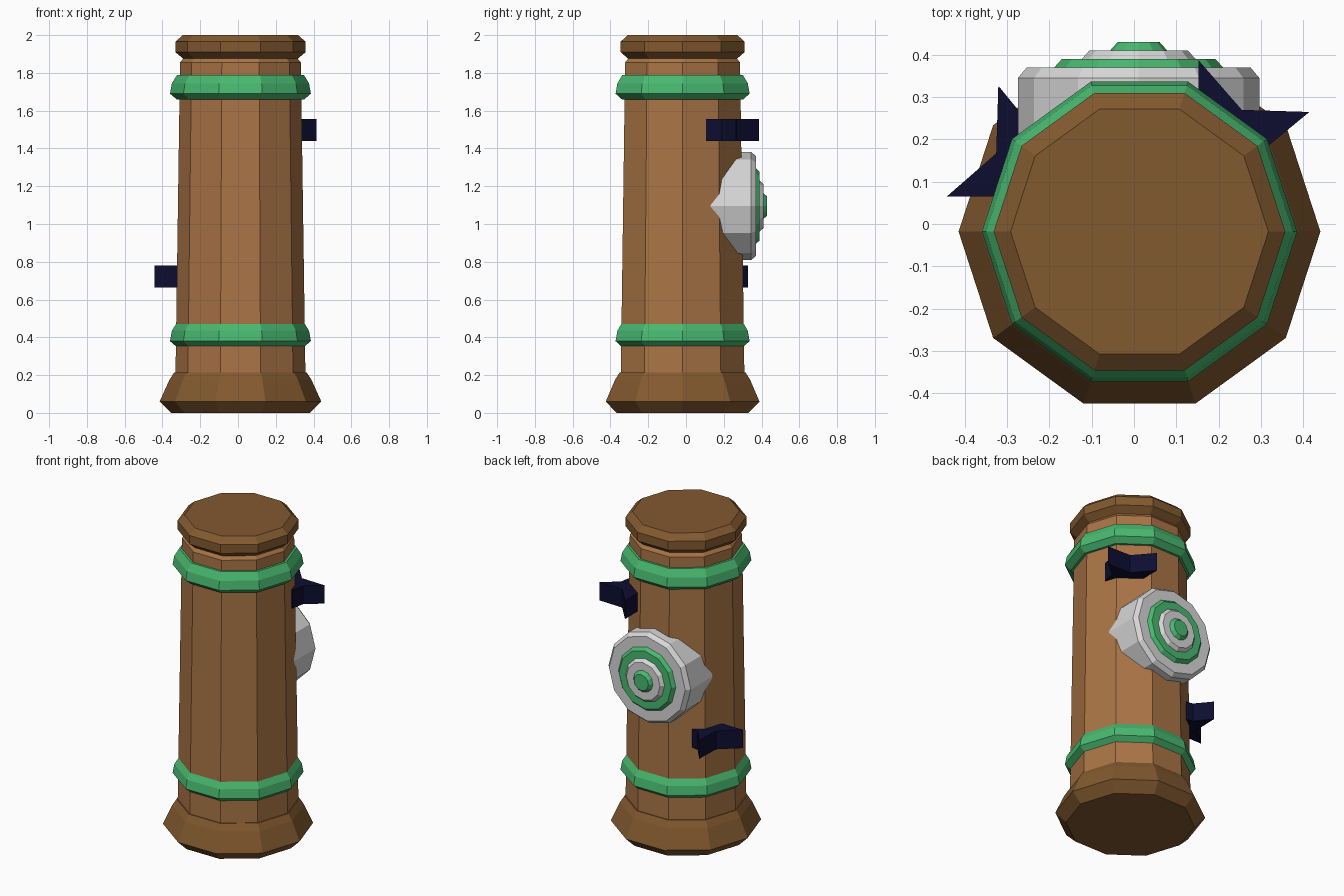
import bpy, bmesh, math
from mathutils import Matrix, Vector

cube = bpy.data.objects.get("Cube")
if cube:
    bpy.data.objects.remove(cube)


def material(name, rgb):
    m = bpy.data.materials.new(name)
    m.use_nodes = True
    m.diffuse_color = (*rgb, 1)
    bsdf = m.node_tree.nodes["Principled BSDF"]
    bsdf.inputs["Base Color"].default_value = (*rgb, 1)
    bsdf.inputs["Roughness"].default_value = 0.8
    return m


wood = material("light wood", (0.40, 0.175, 0.06))
dark_wood = material("dark wood", (0.225, 0.10, 0.028))
green = material("green paint", (0.065, 0.48, 0.16))
grey = material("pale grey", (0.68, 0.68, 0.68))
navy = material("dark navy", (0.004, 0.004, 0.03))


def finish(name, bm, mat, matrix):
    bmesh.ops.recalc_face_normals(bm, faces=bm.faces)
    mesh = bpy.data.meshes.new(name)
    bm.to_mesh(mesh)
    bm.free()
    mesh.materials.append(mat)
    obj = bpy.data.objects.new(name, mesh)
    obj.matrix_world = matrix
    bpy.context.collection.objects.link(obj)
    return obj


def lathe(name, profile, sides, mat, matrix):
    """Closed faceted solid from (radius, height) pairs, capped at both ends."""
    bm = bmesh.new()
    rings = []
    for r, h in profile:
        angles = [math.tau * i / sides for i in range(sides)]
        rings.append([bm.verts.new((r * math.cos(a), r * math.sin(a), h)) for a in angles])
    for low, high in zip(rings, rings[1:]):
        for i in range(sides):
            j = (i + 1) % sides
            bm.faces.new((low[i], low[j], high[j], high[i]))
    bm.faces.new(rings[0][::-1])
    bm.faces.new(rings[-1])
    return finish(name, bm, mat, matrix)


# Ten-sided post with a flared foot, cap and two bands
axis = Matrix.Translation((0.013, -0.018, 0))
lathe("foot", [(0.367, 0), (0.428, 0.06), (0.376, 0.175), (0.35, 0.215)], 10, dark_wood, axis)
lathe("post", [(0.344, 0.2), (0.32, 1.855), (0.295, 1.885)], 10, wood, axis)
lathe("cap", [(0.303, 1.875), (0.345, 1.91), (0.345, 1.965), (0.305, 2)], 10, dark_wood, axis)
for name, z in (("lower_band", 0.35), ("upper_band", 1.66)):
    lathe(name, [(0.338, z), (0.373, z + 0.03), (0.363, z + 0.085), (0.335, z + 0.13)],
          10, green, axis)

# Round target on the back, stepped outward in alternating rings
facing_back = Matrix.Translation((0.011, 0, 1.095)) @ Matrix.Rotation(-math.pi / 2, 4, "X")
lathe("target_disc", [(0.286, 0.13), (0.286, 0.345), (0.265, 0.37)], 12, grey, facing_back)
for name, r, y, mat in (("target_outer_ring", 0.2, 0.37, green),
                        ("target_inner_ring", 0.135, 0.39, grey),
                        ("target_centre", 0.068, 0.41, green)):
    lathe(name, [(r, y - 0.01), (r, y), (r - 0.018, y + 0.02)], 12, mat, facing_back)

# Forked spikes on both sides, one a quarter turn from the other
fork = [(0.153, 0.387), (0.255, 0.27), (0.415, 0.265), (0.32, 0.187),
        (0.305, 0.105), (0.2, 0.15), (0.153, 0.25)]


def spike(name, matrix):
    bm = bmesh.new()
    face = bm.faces.new([bm.verts.new((x, y, 0)) for x, y in fork])
    out = bmesh.ops.extrude_face_region(bm, geom=[face])
    top = [v for v in out["geom"] if isinstance(v, bmesh.types.BMVert)]
    bmesh.ops.translate(bm, verts=top, vec=Vector((0, 0, 0.115)))
    return finish(name, bm, navy, matrix)


spike("upper_left_spike", Matrix.Translation((0, 0, 1.44)))
spike("lower_right_spike",
      Matrix.Translation((-0.056, -0.088, 0.665)) @ Matrix.Rotation(math.pi / 2, 4, "Z"))
